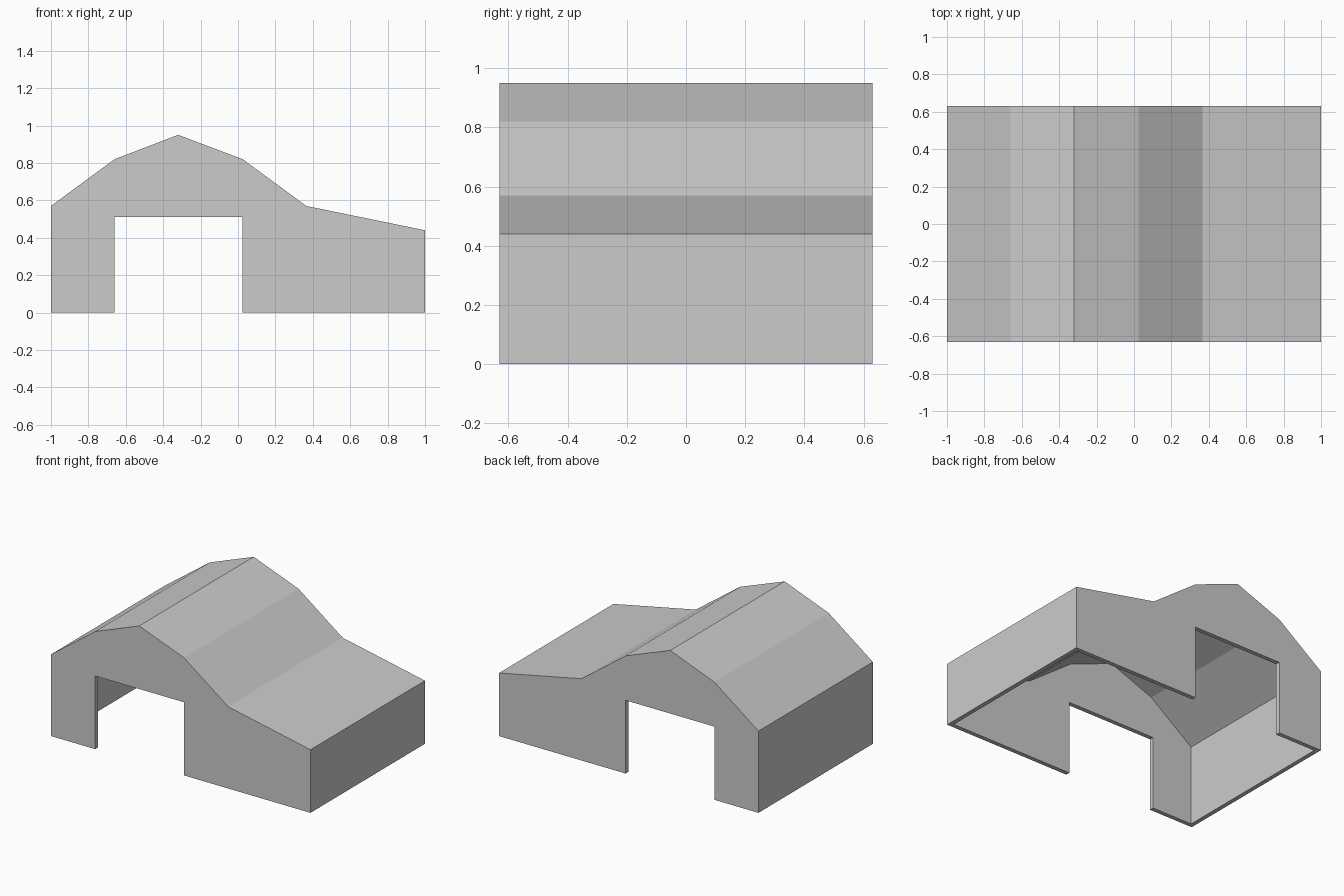
import bpy
import bmesh
from mathutils import Vector

cube = bpy.data.objects.get("Cube")
if cube:
    bpy.data.objects.remove(cube, do_unlink=True)

DEPTH = 0.63       # half depth along y
WALL = 0.03        # shell thickness
OUTLINE = [(-1, 0), (-1, 0.57), (-0.66, 0.82), (-0.32, 0.95),
           (0.025, 0.82), (0.365, 0.57), (1, 0.44), (1, 0)]
DOOR = [(-0.66, -0.2), (-0.66, 0.51), (0.025, 0.51), (0.025, -0.2)]

grey = bpy.data.materials.new("plain_grey")
grey.use_nodes = True
color = (0.6, 0.6, 0.6, 1)
grey.diffuse_color = color
grey.node_tree.nodes["Principled BSDF"].inputs["Base Color"].default_value = color


def prism(name, outline, half_depth):
    """Extrude an x-z outline along y, centred on y = 0."""
    bm = bmesh.new()
    face = bm.faces.new([bm.verts.new((x, -half_depth, z)) for x, z in outline])
    ext = bmesh.ops.extrude_face_region(bm, geom=[face])
    moved = [v for v in ext["geom"] if isinstance(v, bmesh.types.BMVert)]
    bmesh.ops.translate(bm, verts=moved, vec=(0, 2 * half_depth, 0))
    bmesh.ops.recalc_face_normals(bm, faces=bm.faces)
    mesh = bpy.data.meshes.new(name)
    bm.to_mesh(mesh)
    bm.free()
    mesh.materials.append(grey)
    obj = bpy.data.objects.new(name, mesh)
    bpy.context.collection.objects.link(obj)
    return obj


def inset(outline, dist):
    """Mitred inward offset of a clockwise outline, left open below the floor."""
    pts = [Vector(p) for p in outline]
    inner = []
    for a, b, c in zip(pts, pts[1:], pts[2:]):
        d1, d2 = (b - a).normalized(), (c - b).normalized()
        n1, n2 = Vector((d1.y, -d1.x)), Vector((d2.y, -d2.x))
        inner.append(b + (n1 + n2) * dist / (1 + n1.dot(n2)))
    floor = -0.2
    return [(inner[0].x, floor), *map(tuple, inner), (inner[-1].x, floor)]


def cut(target, cutter):
    """Subtract a cutter from the target and discard it."""
    cutter.hide_render = True
    mod = target.modifiers.new("cut", "BOOLEAN")
    mod.operation = "DIFFERENCE"
    mod.solver = "EXACT"
    mod.object = cutter
    bpy.ops.object.select_all(action="DESELECT")
    bpy.context.view_layer.objects.active = target
    target.select_set(True)
    bpy.ops.object.modifier_apply(modifier=mod.name)
    bpy.data.objects.remove(cutter, do_unlink=True)


# Hollow gambrel-roofed shell, open underneath
barn = prism("barn_shell", OUTLINE, DEPTH)
cut(barn, prism("interior_cutter", inset(OUTLINE, WALL), DEPTH - WALL))

# Matching doorways through the front and back walls
cut(barn, prism("doorway_cutter", DOOR, DEPTH + 0.1))
